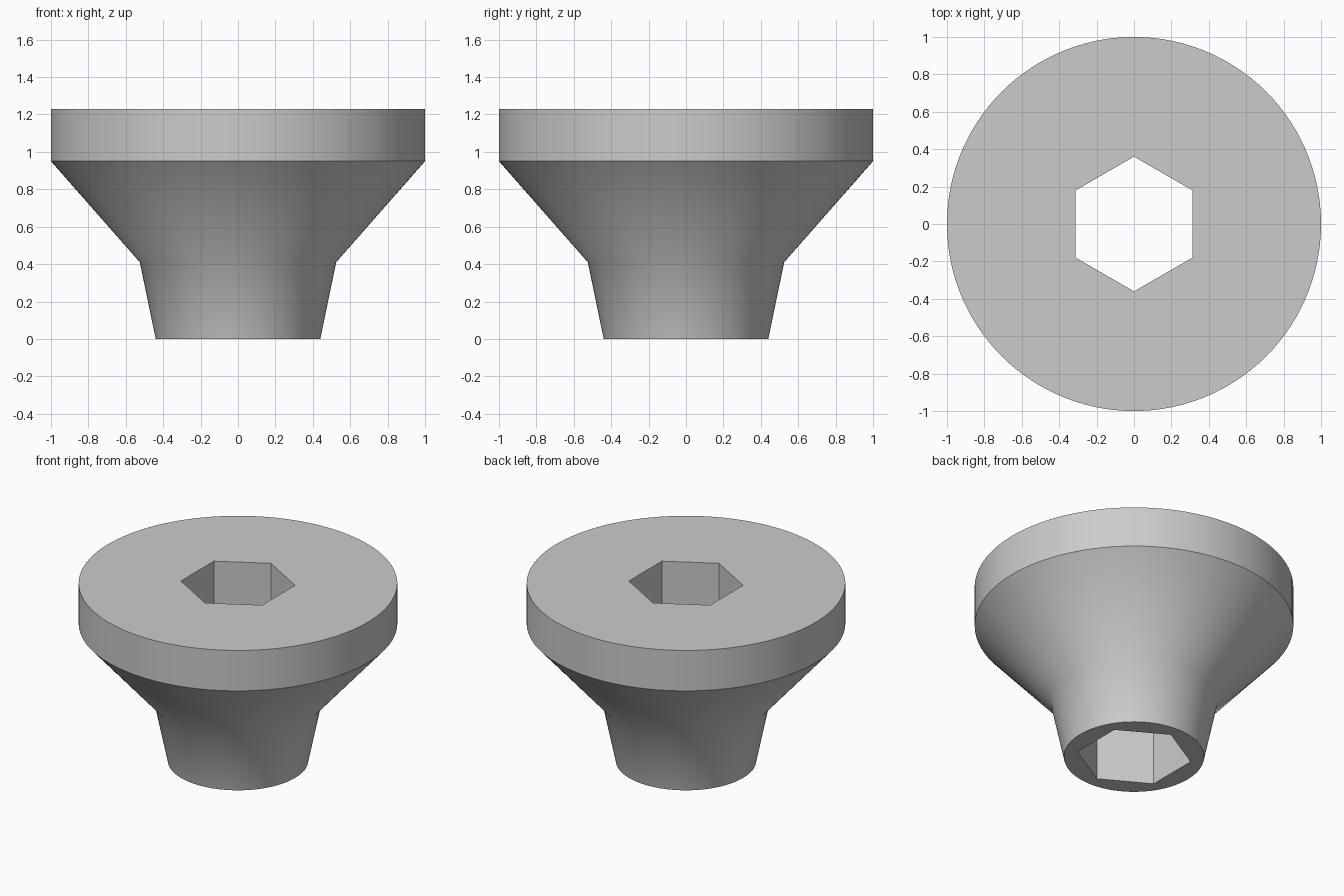
import bpy, bmesh, math

if "Cube" in bpy.data.objects:
    bpy.data.objects.remove(bpy.data.objects["Cube"])

SEG = 120            # sides of the round body, a multiple of 6
HEX_R = 0.36         # corner radius of the hexagonal bore
HEIGHT = 1.23
PROFILE = [(0.44, 0.0), (0.525, 0.41), (1.0, 0.95), (1.0, HEIGHT)]

grey = bpy.data.materials.new("plain grey")
grey.diffuse_color = (0.6, 0.6, 0.6, 1)
grey.use_nodes = True
grey.node_tree.nodes["Principled BSDF"].inputs["Base Color"].default_value = grey.diffuse_color

bm = bmesh.new()


def ring(radius, z, count):
    """Circle of vertices starting on the +y axis."""
    return [bm.verts.new((radius * math.cos(a), radius * math.sin(a), z))
            for a in (math.pi / 2 + math.tau * i / count for i in range(count))]


def bridge(lower, upper):
    n = len(lower)
    for i in range(n):
        j = (i + 1) % n
        bm.faces.new((lower[i], lower[j], upper[j], upper[i]))


def cap(outer, inner):
    """Flat end face with a hexagonal opening, one sector per hexagon side."""
    step = SEG // 6
    for k in range(6):
        arc = [outer[(k * step + i) % SEG] for i in range(step + 1)]
        bm.faces.new(arc + [inner[(k + 1) % 6], inner[k]])


# Turned outer body: tapered neck, flared cone and straight rim
rings = [ring(r, z, SEG) for r, z in PROFILE]
for a, b in zip(rings, rings[1:]):
    bridge(a, b)

# Hexagonal bore through the full height, with both end faces
hex_low, hex_high = ring(HEX_R, 0, 6), ring(HEX_R, HEIGHT, 6)
bridge(hex_low, hex_high)
cap(rings[0], hex_low)
cap(rings[-1], hex_high)
bmesh.ops.recalc_face_normals(bm, faces=bm.faces)

mesh = bpy.data.meshes.new("flared_hex_bushing")
bm.to_mesh(mesh)
bm.free()
mesh.materials.append(grey)
body = bpy.data.objects.new("flared_hex_bushing", mesh)
bpy.context.collection.objects.link(body)

# Smooth round walls, keep rim and bore edges sharp
bpy.context.view_layer.objects.active = body
body.select_set(True)
bpy.ops.object.shade_smooth_by_angle(angle=math.radians(35))
